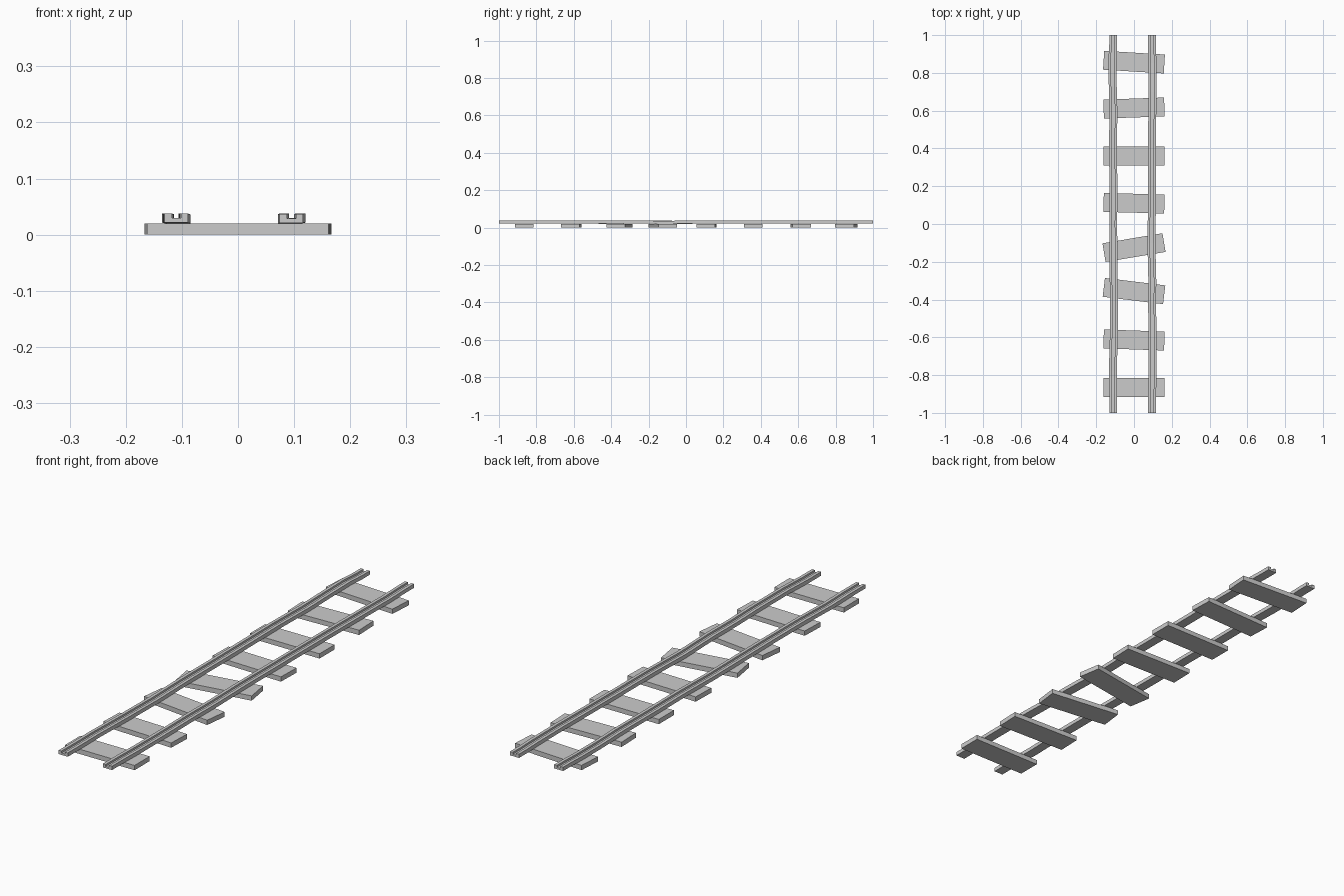
import bpy, bmesh
from math import radians

if "Cube" in bpy.data.objects:
    bpy.data.objects.remove(bpy.data.objects["Cube"])

def finish(bm, name):
    bmesh.ops.recalc_face_normals(bm, faces=bm.faces)
    me = bpy.data.meshes.new(name)
    bm.to_mesh(me)
    bm.free()
    ob = bpy.data.objects.new(name, me)
    bpy.context.collection.objects.link(ob)
    return ob

def tie(i, y, angle):
    bm = bmesh.new()
    bmesh.ops.create_cube(bm, size=1)
    bmesh.ops.scale(bm, vec=(0.322, 0.1, 0.02), verts=bm.verts)
    ob = finish(bm, f"cross_tie_{i}")
    ob.location = (0, y, 0.01)
    ob.rotation_euler.z = radians(angle)

# Grooved rail cross-section (x, z)
PROFILE = [(-.021, .021), (.021, .021), (.021, .037), (.008, .037),
           (.008, .029), (-.008, .029), (-.008, .037), (-.021, .037)]

def rail(name, x, path):
    bm = bmesh.new()
    rings = [[bm.verts.new((x + dx + px, y, pz + dz)) for px, pz in PROFILE]
             for y, dx, dz in path]
    n = len(PROFILE)
    for a, b in zip(rings, rings[1:]):
        for k in range(n):
            bm.faces.new((a[k], a[(k + 1) % n], b[(k + 1) % n], b[k]))
    bm.faces.new(rings[0])
    bm.faces.new(rings[-1])
    finish(bm, name)

# Crooked wooden ties: centre y and twist in degrees
for i, (y, a) in enumerate([(.857, -3.5), (.614, 2), (.36, 0), (.11, -1.5),
                            (-.125, 9.5), (-.355, -7), (-.614, -2), (-.865, 0)]):
    tie(i + 1, y, a)

# Slightly bent rails: y, sideways offset, height offset
rail("left_rail", -.11, [(-1, 0, .001), (-.9, 0, .001), (-.78, -.002, 0),
     (-.6, .003, 0), (-.4, .004, -.001), (-.2, .001, 0), (0, 0, -.001),
     (.2, .001, .001), (.4, -.001, .001), (.6, .001, 0), (.75, -.003, 0),
     (.88, -.004, .001), (.95, 0, 0), (1, 0, 0)])
rail("right_rail", .095, [(-1, 0, 0), (-.92, 0, 0), (-.8, .004, .001),
     (-.6, .004, .001), (-.45, .001, 0), (-.3, .002, 0), (-.1, -.003, -.001),
     (.1, 0, .001), (.3, 0, .001), (.5, .001, .001), (.7, .003, .001),
     (.85, .003, 0), (.95, 0, 0), (1, 0, 0)])
